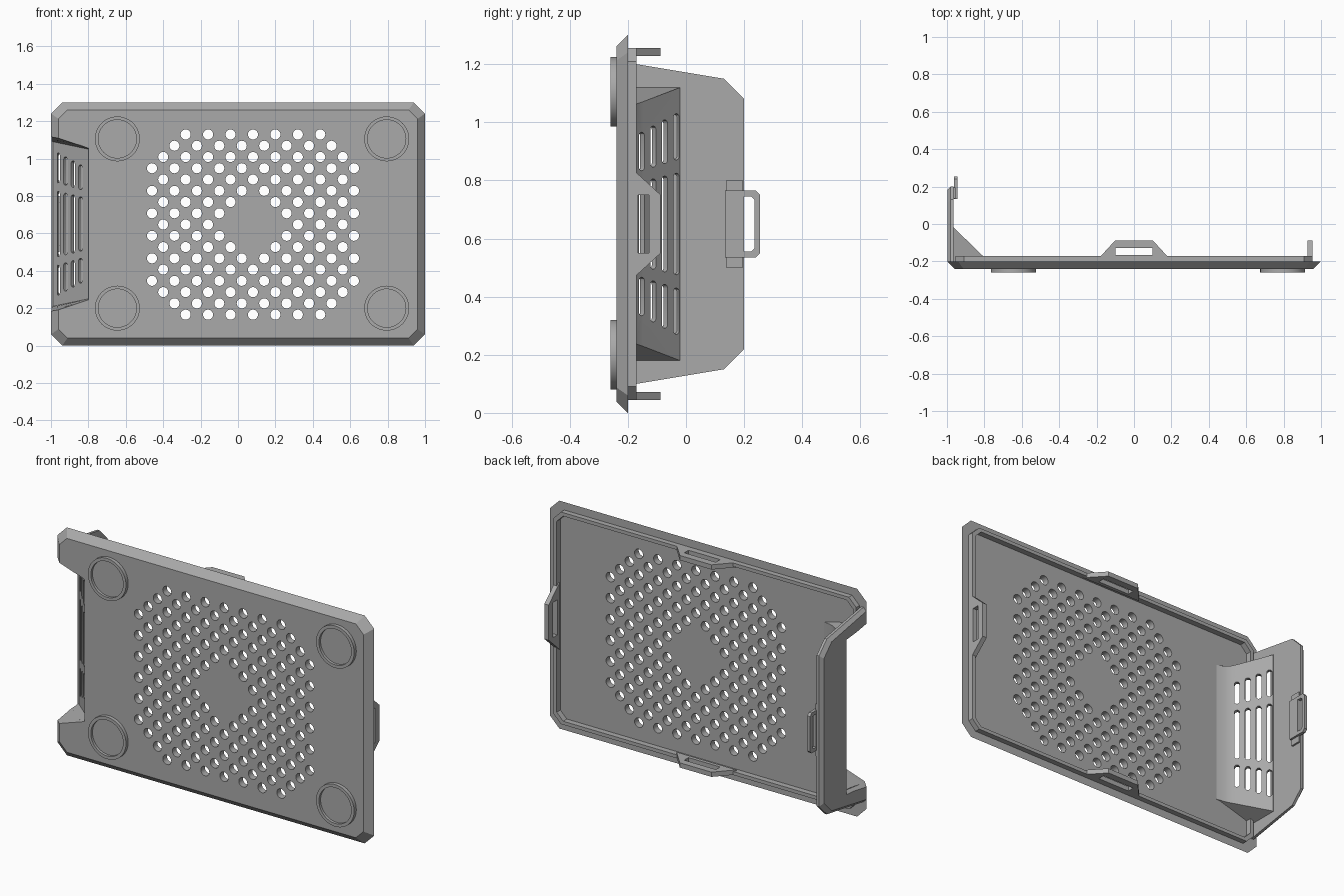
import bpy, bmesh, math
from mathutils import Vector

if "Cube" in bpy.data.objects:
    bpy.data.objects.remove(bpy.data.objects["Cube"])

MID = 0.65  # height of the plate centre
grey = bpy.data.materials.new("plain_grey")
grey.use_nodes = True
colour = (0.4, 0.4, 0.4, 1)
grey.diffuse_color = colour
grey.node_tree.nodes["Principled BSDF"].inputs["Base Color"].default_value = colour


def add_loft(bm, rings, closed=False):
    """Skin matching rings of points; cap both ends, or close it into a loop."""
    rows = [[bm.verts.new(p) for p in ring] for ring in rings]
    n = len(rows[0])
    pairs = list(zip(rows, rows[1:])) + ([(rows[-1], rows[0])] if closed else [])
    for a, b in pairs:
        for i in range(n):
            j = (i + 1) % n
            bm.faces.new((a[i], a[j], b[j], b[i]))
    if not closed:
        bm.faces.new(rows[0])
        bm.faces.new(rows[-1])


def finish(bm, name):
    bmesh.ops.recalc_face_normals(bm, faces=bm.faces)
    mesh = bpy.data.meshes.new(name)
    bm.to_mesh(mesh)
    bm.free()
    mesh.materials.append(grey)
    ob = bpy.data.objects.new(name, mesh)
    bpy.context.collection.objects.link(ob)
    return ob


def loft(name, rings, closed=False):
    bm = bmesh.new()
    add_loft(bm, rings, closed)
    return finish(bm, name)


def cut(ob, cutter):
    mod = ob.modifiers.new("cut", 'BOOLEAN')
    mod.operation, mod.solver, mod.object = 'DIFFERENCE', 'EXACT', cutter
    dg = bpy.context.evaluated_depsgraph_get()
    mesh = bpy.data.meshes.new_from_object(ob.evaluated_get(dg))
    ob.modifiers.clear()
    ob.data = mesh


def outline(y, inset):
    """Rectangle with clipped corners, parallel to the front."""
    w, h, c = 1 - inset, MID - inset, 0.06 - inset * 0.3
    quarter = [(w, h - c), (w - c, h)]
    pts = quarter + [(-x, z) for x, z in quarter[::-1]]
    pts += [(-x, -z) for x, z in pts]
    return [Vector((x, y, MID + z)) for x, z in pts]


def circle(cx, cz, y, r, n):
    return [(cx + r * math.cos(math.tau * i / n), y,
             cz + r * math.sin(math.tau * i / n)) for i in range(n)]


# Plate with chamfered edge, ledge and raised rim
plate = loft("cover_plate", [outline(-0.24, 0.04), outline(-0.2, 0),
                             outline(-0.2, 0.045), outline(-0.17, 0.045),
                             outline(-0.17, 0.065), outline(-0.203, 0.065)])

# Side flange with a chamfered outer edge
profile = [(-0.2, 0.555), (0.13, 0.5), (0.2, 0.43)]
profile += [(y, -z) for y, z in profile[::-1]]


def flange_ring(x, inset):
    return [(x, y - (inset if y > 0 else 0), MID + z - math.copysign(inset, z))
            for y, z in profile]


flange = loft("side_flange", [flange_ring(-0.965, 0), flange_ring(-0.98, 0),
                              flange_ring(-0.998, 0.018)])

# Sloped vent housing, blending into the plate
section = [(-0.968, -0.215, 0.47), (-0.968, -0.02, 0.47), (-0.962, -0.02, 0.47),
           (-0.83, -0.15, 0.42), (-0.805, -0.173, 0.412), (-0.775, -0.19, 0.407),
           (-0.73, -0.203, 0.403), (-0.73, -0.215, 0.403)]
housing = loft("vent_housing", [[(x, y, MID + s * h) for x, y, h in section]
                                for s in (-1, 1)])

# Recess open to the front and the side
recess = [(-1.1, -0.3, 0.515), (-0.8, -0.3, 0.415), (-0.8, -0.21, 0.4),
          (-0.99, -0.02, 0.44), (-1.1, -0.02, 0.47)]
cutter = loft("recess_cutter", [[(x, y, MID + s * h) for x, y, h in recess]
                                for s in (-1, 1)])
for part in (plate, flange, housing):
    cut(part, cutter)
bpy.data.objects.remove(cutter)

# Vent slots: three rows of four, cut square to the slope
bm = bmesh.new()
normal = Vector((1, 1, 0)).normalized()
along = Vector((1, -1, 0)).normalized()
for col in range(4):
    x = -0.95 + 0.04 * col
    centre = Vector((x, -0.985 - x, MID))
    taper = 1 - 1.4 * (x + 0.95)
    for low, high in ((-0.38, -0.22), (-0.175, 0.175), (0.22, 0.38)):
        r, ring = 0.014, []
        for i in range(14):
            a = math.pi * (i if i < 7 else i - 1) / 6
            end = high * taper - r if i < 7 else low * taper + r
            ring.append(centre + along * r * math.cos(a)
                        + Vector((0, 0, end + r * math.sin(a))))
        add_loft(bm, [[p + normal * d for p in ring] for d in (-0.045, 0.045)])
cutter = finish(bm, "slot_cutter")
cut(housing, cutter)
bpy.data.objects.remove(cutter)

# Staggered air holes in an octagon with a solid diamond centre
bm = bmesh.new()
for k in range(-8, 9):
    for i in range(-9, 10):
        if (i + k) % 2 == 0 and 4 <= abs(i) + abs(k) <= 14:
            x, z = 0.08 + i * 0.06, MID - 0.003 + k * 0.0602
            add_loft(bm, [circle(x, z, y, 0.027, 20) for y in (-0.3, -0.1)])
cutter = finish(bm, "hole_cutter")
cut(plate, cutter)
bpy.data.objects.remove(cutter)

# Round feet with a shallow recess
feet = []
for side, x in (("right", -0.645), ("left", 0.795)):
    for level, z in (("lower", MID - 0.45), ("upper", MID + 0.455)):
        feet.append(loft(f"{level}_{side}_foot",
                         [circle(x, z, y, r, 48) for y, r in
                          ((-0.235, 0.12), (-0.26, 0.12), (-0.26, 0.102), (-0.245, 0.102))]))


def frame(name, outer, inner, place, near, far):
    """Flat clip with a window, placed by a (u, y, depth) mapping."""
    loft(name, [[place(u, y, d) for u, y in ring] for ring, d in
                ((outer, near), (outer, far), (inner, far), (inner, near))], True)


# Snap clips on the rim
def window(w, y0, y1):
    return [(-w, y0), (w, y0), (w, y1), (-w, y1)]


clip = [(-0.19, -0.185), (0.19, -0.185), (0.1, -0.087), (-0.1, -0.087)]
hole = window(0.1, -0.165, -0.127)
frame("top_clip", clip, hole, lambda u, y, d: (u, y, 2 * MID - d), 0.045, 0.072)
frame("bottom_clip", clip, hole, lambda u, y, d: (u, y, d), 0.045, 0.072)
frame("left_clip", clip, hole, lambda u, y, d: (1 - d, y, MID + u), 0.045, 0.072)

# Snap clip on the flange, with its mounting pad
loop = [(-0.115, 0.135), (0.115, 0.135), (0.115, 0.24), (0.1, 0.255),
        (-0.1, 0.255), (-0.115, 0.24)]
gap = [(-0.095, 0.2), (0.095, 0.2), (0.095, 0.225), (0.085, 0.235),
       (-0.085, 0.235), (-0.095, 0.225)]
frame("flange_clip", loop, gap, lambda u, y, d: (d, y, MID + u), -0.962, -0.944)
loft("flange_clip_pad", [[(x, y, MID + z) for z, y in window(0.15, 0.137, 0.196)]
                         for x in (-0.968, -0.955)])

# Smooth round walls, crisp edges
for ob in feet + [plate, housing]:
    bpy.ops.object.select_all(action='DESELECT')
    ob.select_set(True)
    bpy.context.view_layer.objects.active = ob
    bpy.ops.object.shade_smooth_by_angle(angle=math.radians(30))
